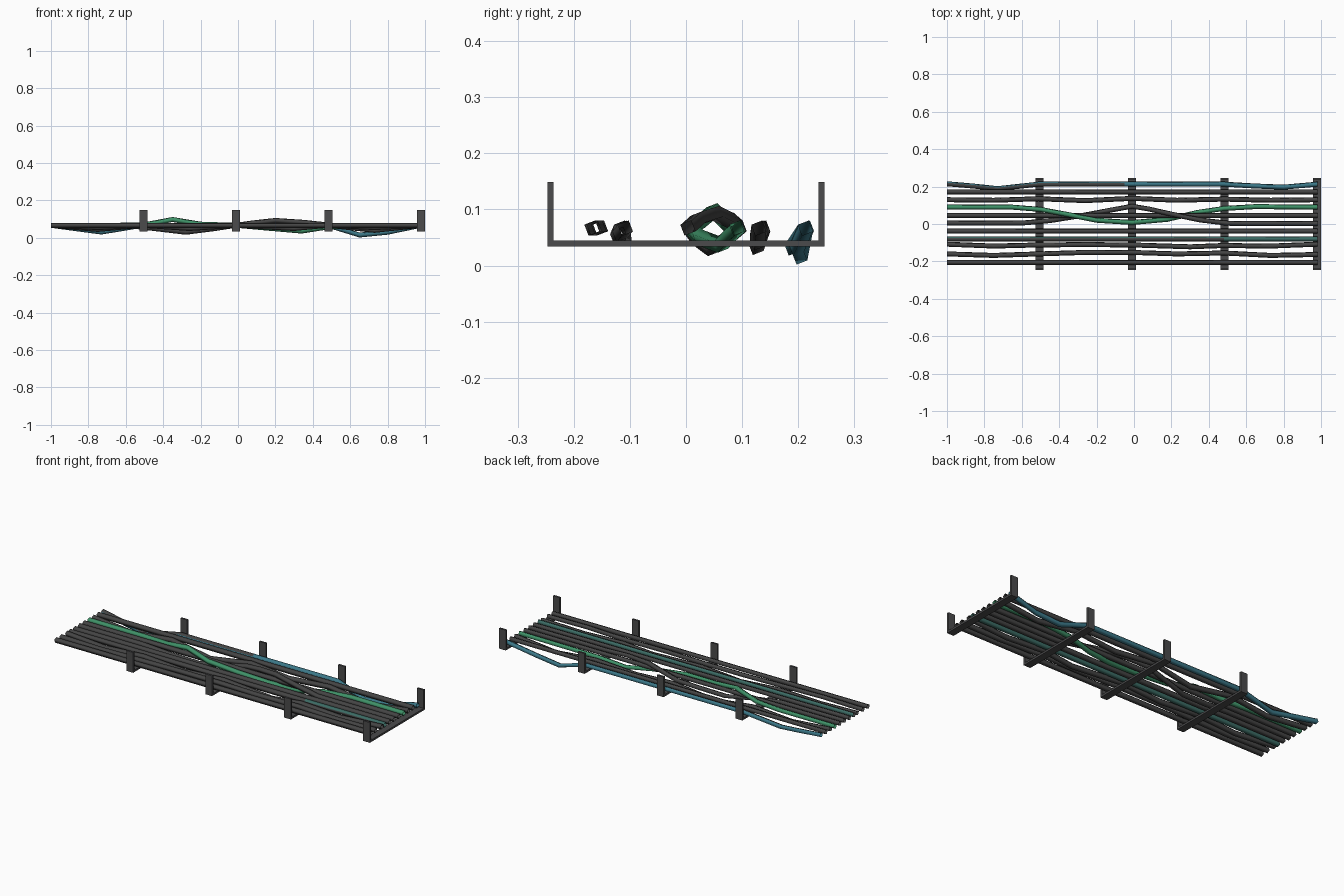
import bpy, bmesh, math

if "Cube" in bpy.data.objects:
    bpy.data.objects.remove(bpy.data.objects["Cube"])


def material(name, rgb):
    m = bpy.data.materials.new(name)
    m.diffuse_color = (*rgb, 1)
    m.use_nodes = True
    m.node_tree.nodes["Principled BSDF"].inputs["Base Color"].default_value = m.diffuse_color
    return m


STEEL = material("bracket grey", (0.07, 0.07, 0.072))
DARK = material("cable dark grey", (0.06, 0.06, 0.06))
GREEN = material("cable green", (0.05, 0.29, 0.14))
TEAL = material("cable teal", (0.045, 0.19, 0.25))
STRIPE = material("stripe green teal", (0.045, 0.15, 0.13))

Z = 0.067           # resting height of the cables
R = 0.0145          # corner radius of the four-sided cables
X0, X1 = -1.0, 0.98


def link(name, bm, mats):
    me = bpy.data.meshes.new(name)
    bm.to_mesh(me)
    bm.free()
    for m in mats:
        me.materials.append(m)
    ob = bpy.data.objects.new(name, me)
    bpy.context.collection.objects.link(ob)
    return ob


def cable(name, path, mats, rule=lambda side, x: 0):
    """Open four-sided tube; sides 0..3 face back, top, front, bottom."""
    bm = bmesh.new()
    angles = [math.radians(-24 + 90 * i) for i in range(4)]
    rings = [[bm.verts.new((x, y + R * math.cos(a), z + R * math.sin(a)))
              for a in angles] for x, y, z in path]
    for k in range(len(rings) - 1):
        a, b = rings[k], rings[k + 1]
        mid = (path[k][0] + path[k + 1][0]) / 2
        for i in range(4):
            j = (i + 1) % 4
            f = bm.faces.new((a[j], a[i], b[i], b[j]))   # outward winding
            f.normal_update()
            centre_y = (path[k][1] + path[k + 1][1]) / 2
            centre_z = (path[k][2] + path[k + 1][2]) / 2
            c = f.calc_center_median()
            if f.normal.y * (c.y - centre_y) + f.normal.z * (c.z - centre_z) < 0:
                f.normal_flip()
            f.material_index = rule(i, mid)
            f.smooth = True
    return link(name, bm, mats)


# U-shaped support brackets: profile in y-z, extruded along x
half, low, high, t = 0.247, 0.034, 0.149, 0.011
profile = [(-half, high), (-half, low), (half, low), (half, high),
           (half - t, high), (half - t, low + t),
           (-half + t, low + t), (-half + t, high)]
for n in range(4):
    x = -0.506 + 0.495 * n
    bm = bmesh.new()
    face = bm.faces.new([bm.verts.new((x - 0.021, y, z)) for y, z in profile])
    ext = bmesh.ops.extrude_face_region(bm, geom=[face])
    bmesh.ops.translate(bm, vec=(0.042, 0, 0), verts=[
        v for v in ext["geom"] if isinstance(v, bmesh.types.BMVert)])
    bmesh.ops.recalc_face_normals(bm, faces=bm.faces)
    link(f"support_bracket_{n + 1}", bm, [STEEL])

# straight cables
for n, y in enumerate((-0.205, -0.038, 0.046, 0.172)):
    cable(f"straight_cable_{n + 1}", [(X0, y, Z), (X1, y, Z)], [DARK])

# straight cable with a green-teal stripe, wrapping over the top at one end
cable("striped_cable", [(X0, -0.08, Z), (0.0, -0.08, Z), (0.48, -0.08, Z),
                        (X1, -0.08, Z)], [DARK, STRIPE],
      lambda side, x: 1 if side in (0, 3) or (side == 1 and x > 0.48) else 0)

# slightly wavy dark cables
cable("wavy_cable_front", [
    (X0, -0.16, Z), (-0.75, -0.168, Z), (-0.51, -0.16, Z), (-0.26, -0.152, Z),
    (-0.01, -0.152, Z), (0.23, -0.16, Z), (0.48, -0.155, Z),
    (0.73, -0.168, Z), (X1, -0.163, Z)], [DARK])
cable("wavy_cable_middle", [
    (X0, -0.108, Z), (-0.75, -0.118, 0.055), (-0.51, -0.112, Z),
    (-0.26, -0.11, 0.05), (-0.01, -0.112, Z), (0.3, -0.122, 0.05),
    (0.48, -0.115, Z), (0.73, -0.118, 0.055), (X1, -0.108, Z)], [DARK])
cable("wavy_cable_back", [
    (X0, 0.13, Z), (-0.75, 0.127, 0.045), (-0.51, 0.135, Z),
    (-0.26, 0.125, 0.032), (-0.01, 0.137, Z), (0.23, 0.127, 0.05),
    (0.48, 0.133, Z), (0.73, 0.127, 0.04), (X1, 0.13, Z)], [DARK])

# two cables crossing over and under each other
cable("crossing_dark_cable", [
    (X0, 0.005, Z), (-0.6, 0.005, Z), (-0.45, 0.018, 0.05),
    (-0.28, 0.045, 0.03), (-0.12, 0.075, 0.05), (-0.01, 0.095, Z),
    (0.08, 0.08, 0.08), (0.2, 0.053, 0.093), (0.35, 0.022, 0.083),
    (0.5, 0.004, Z), (0.6, 0.003, Z), (X1, 0.003, Z)], [DARK])
cable("crossing_green_cable", [
    (X0, 0.09, Z), (-0.65, 0.09, Z), (-0.5, 0.078, 0.07),
    (-0.35, 0.05, 0.098), (-0.2, 0.02, 0.073), (-0.01, 0.008, Z),
    (0.18, 0.025, 0.05), (0.34, 0.062, 0.036), (0.48, 0.083, 0.058),
    (0.65, 0.093, Z), (X1, 0.09, Z)], [GREEN])

# sagging teal cable, dark on top of its left half
cable("sagging_teal_cable", [
    (X0, 0.215, Z), (-0.86, 0.203, 0.048), (-0.73, 0.189, 0.031),
    (-0.51, 0.213, Z), (-0.05, 0.213, Z), (0.48, 0.213, Z),
    (0.65, 0.203, 0.015), (0.8, 0.197, 0.03), (X1, 0.213, Z)], [TEAL, DARK],
    lambda side, x: 1 if side == 1 and x < 0 else 0)
